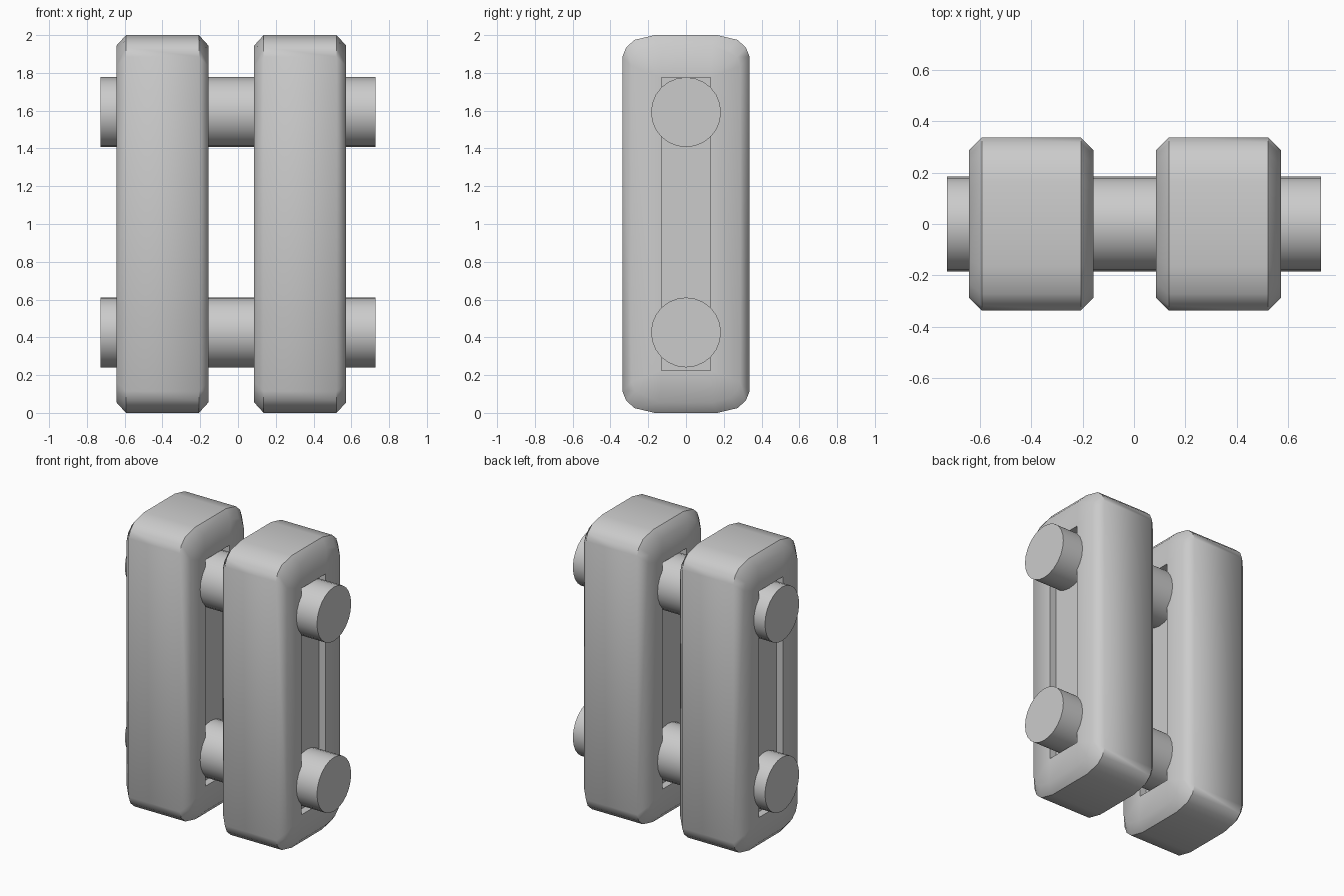
import bpy, bmesh, math

if "Cube" in bpy.data.objects:
    bpy.data.objects.remove(bpy.data.objects["Cube"], do_unlink=True)

grey = bpy.data.materials.new("plain grey")
grey.use_nodes = True
grey.diffuse_color = (0.6, 0.6, 0.6, 1)
grey.node_tree.nodes["Principled BSDF"].inputs["Base Color"].default_value = (0.6, 0.6, 0.6, 1)

HALF_Y, HALF_Z = 0.337, 1.0
BEVEL, BEVEL_Z, DEPTH = 0.05, 0.055, 0.05
SLOT_Y, SLOT_Z = 0.13, 0.775
# Rounded corner, from the side face up to the top face
CORNER = [(HALF_Y, 0.885), (0.317, 0.935), (0.272, 0.975), (0.165, HALF_Z)]
SIGNS = [(1, 1), (-1, 1), (-1, -1), (1, -1)]


def finish(name, bm):
    bmesh.ops.recalc_face_normals(bm, faces=bm.faces)
    mesh = bpy.data.meshes.new(name)
    bm.to_mesh(mesh)
    bm.free()
    obj = bpy.data.objects.new(name, mesh)
    bpy.context.collection.objects.link(obj)
    mesh.materials.append(grey)
    bpy.ops.object.select_all(action="DESELECT")
    obj.select_set(True)
    bpy.context.view_layer.objects.active = obj
    bpy.ops.object.shade_smooth_by_angle(angle=math.radians(46))
    return obj


def bridge(bm, a, b):
    for i in range(len(a)):
        j = (i + 1) % len(a)
        bm.faces.new((a[i], a[j], b[j], b[i]))


def link(name, x_centre, half_width):
    bm = bmesh.new()
    outline = []
    for sy, sz in SIGNS:
        corner = CORNER if sy * sz > 0 else CORNER[::-1]
        outline += [(sy * y, sz * z) for y, z in corner]
    ky, kz = 1 - BEVEL / HALF_Y, 1 - BEVEL_Z / HALF_Z

    def loop(x, points):
        return [bm.verts.new((x_centre + x, y, 1 + z)) for y, z in points]

    slot = [(sy * SLOT_Y, sz * SLOT_Z) for sy, sz in SIGNS]
    rims = []
    for side in (-1, 1):
        x = side * half_width
        rim = loop(x - side * BEVEL, outline)
        edge = loop(x, [(y * ky, z * kz) for y, z in outline])
        mouth = loop(x, slot)
        floor = loop(x - side * DEPTH, slot)
        bridge(bm, rim, edge)
        # Side face around the slot: a fan at each corner, a quad between
        for k in range(4):
            n = (k + 1) % 4
            bm.faces.new(edge[4 * k:4 * k + 4] + [mouth[k]])
            bm.faces.new((edge[4 * k + 3], edge[4 * n], mouth[n], mouth[k]))
        bridge(bm, mouth, floor)
        bm.faces.new(floor)
        rims.append(rim)
    bridge(bm, *rims)
    return finish(name, bm)


def pin(name, z, radius=0.185, length=1.455):
    bm = bmesh.new()
    bmesh.ops.create_cone(bm, cap_ends=True, segments=24, radius1=radius,
                          radius2=radius, depth=length)
    obj = finish(name, bm)
    obj.rotation_euler.y = math.pi / 2
    obj.location.z = z
    return obj


# Two slotted links
link("right_link", -0.4, 0.243)
link("left_link", 0.329, 0.243)

# Two pins passing through both links
pin("upper_pin", 1.592)
pin("lower_pin", 0.426)
